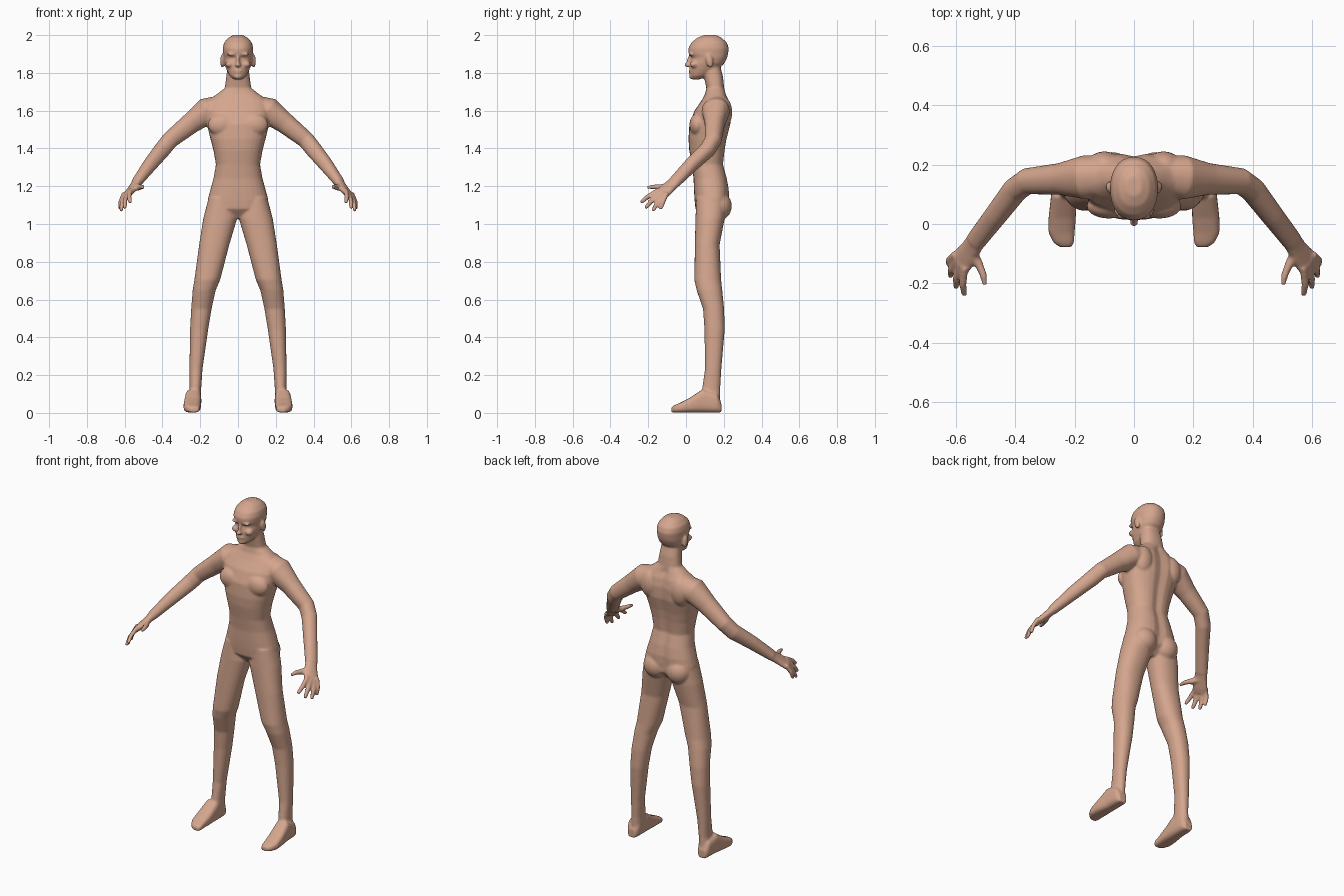
import bpy
import bmesh
from math import sin, cos, pi, exp, copysign
from mathutils import Vector, Matrix

default_cube = bpy.data.objects.get("Cube")
if default_cube:
    bpy.data.objects.remove(default_cube, do_unlink=True)

SIDES = 28
bm = bmesh.new()


def rounded(value, power):
    """Superellipse helper: a higher power gives a boxier section."""
    return copysign(abs(value) ** (2 / power), value)


def section(centre, u_axis, v_axis, power=2.2):
    """Closed ring of points around a centre."""
    angles = [2 * pi * i / SIDES for i in range(SIDES)]
    return [centre + u_axis * rounded(cos(a), power) + v_axis * rounded(sin(a), power)
            for a in angles]


def loft(rings, sides=(1,)):
    """Skin a list of rings and cap both ends; sides gives the mirrored copies."""
    for side in sides:
        loops = [[bm.verts.new((p.x * side, p.y, p.z)) for p in ring] for ring in rings]
        for low, high in zip(loops, loops[1:]):
            for i in range(SIDES):
                j = (i + 1) % SIDES
                bm.faces.new((low[i], low[j], high[j], high[i]))
        bm.faces.new(loops[0][::-1])
        bm.faces.new(loops[-1])


def level(z, x_min, x_max, y_front, y_back, power=2.2):
    """Horizontal section given by its extents."""
    centre = Vector(((x_min + x_max) / 2, (y_front + y_back) / 2, z))
    return section(centre, Vector(((x_max - x_min) / 2, 0, 0)),
                   Vector((0, (y_back - y_front) / 2, 0)), power)


def tube(stations, across):
    """Limb on both sides; each station is (position, half width, half thickness)."""
    points = [Vector(s[0]) for s in stations]
    rings = []
    for i, (point, station) in enumerate(zip(points, stations)):
        tangent = (points[min(i + 1, len(points) - 1)] - points[max(i - 1, 0)]).normalized()
        u_axis = (across - tangent * across.dot(tangent)).normalized()
        v_axis = tangent.cross(u_axis)
        rings.append(section(point, u_axis * station[1], v_axis * station[2]))
    loft(rings, BOTH)


def blob(centre, radii, sides=(1,), tilt=0.0):
    """Ellipsoid for small anatomical forms."""
    for side in sides:
        place = Matrix.Translation((centre[0] * side, centre[1], centre[2]))
        turn = Matrix.Rotation(tilt, 4, "X")
        bmesh.ops.create_uvsphere(bm, u_segments=20, v_segments=12, radius=1,
                                  matrix=place @ turn @ Matrix.Diagonal((*radii, 1)))


BOTH = (1, -1)

# Torso and neck: height, half width, front, back
torso = [
    (1.03, .05, .09, .17), (1.08, .16, .05, .22), (1.13, .16, .045, .23),
    (1.18, .147, .042, .23), (1.24, .13, .04, .22), (1.315, .117, .03, .2),
    (1.39, .13, .017, .208), (1.45, .146, .013, .218), (1.53, .165, .018, .238),
    (1.6, .175, .045, .24), (1.65, .165, .08, .23), (1.685, .115, .1, .215),
    (1.72, .07, .108, .202), (1.78, .062, .095, .196), (1.84, .055, .09, .18),
]
rings = [level(z, -w, w, front, back, 2.4) for z, w, front, back in torso]
for ring in rings[2:12]:
    for p in ring:
        if p.y > .15:
            p.y -= .012 * exp(-(p.x / .025) ** 2)  # spine groove
loft(rings)
blob((.075, .175, 1.095), (.075, .068, .075), BOTH)   # buttocks
blob((.085, .06, 1.525), (.075, .042, .06), BOTH)     # chest muscles
blob((.1, .195, 1.59), (.06, .05, .085), BOTH)        # shoulder blades

# Head: height, half width, front, back
head = [
    (1.765, .022, .035, .07), (1.785, .045, .022, .12), (1.82, .062, .021, .17),
    (1.85, .073, .022, .203), (1.88, .077, .03, .218), (1.9, .079, .014, .223),
    (1.93, .081, .012, .227), (1.96, .074, .028, .217), (1.985, .053, .058, .19),
    (2.0, .025, .095, .16),
]
loft([level(z, -w, w, front, back) for z, w, front, back in head])
blob((0, .013, 1.842), (.015, .023, .012))                    # nose tip
blob((0, .018, 1.865), (.009, .014, .032), tilt=-.2)          # nose bridge
blob((0, .024, 1.812), (.023, .01, .006))                     # upper lip
blob((0, .025, 1.8), (.019, .01, .006))                       # lower lip
blob((0, .03, 1.781), (.022, .014, .014))                     # chin
blob((.035, .026, 1.898), (.026, .012, .008), BOTH)           # brows
blob((.045, .045, 1.845), (.022, .025, .018), BOTH)           # cheekbones
blob((.083, .125, 1.863), (.012, .019, .037), BOTH, tilt=.2)  # ears

# Legs: height, inner, outer, front, back
leg = [
    (1.14, .02, .155, .055, .215), (1.03, .004, .184, .05, .205),
    (.89, .046, .206, .047, .178), (.705, .094, .231, .044, .186),
    (.65, .118, .24, .056, .192), (.55, .14, .248, .09, .202),
    (.44, .158, .254, .098, .205), (.23, .188, .257, .1, .187),
    (.125, .195, .256, .085, .181), (.04, .195, .265, .07, .182),
]
loft([level(*row) for row in leg], BOTH)

# Feet: depth, middle, half width, top of the instep
foot = [
    (.187, .236, .025, .05), (.165, .236, .038, .1), (.09, .237, .043, .125),
    (.02, .242, .046, .078), (-.03, .244, .044, .052), (-.062, .237, .035, .038),
    (-.078, .23, .02, .028),
]
loft([section(Vector((x, y, top / 2 + .002)), Vector((w, 0, 0)), Vector((0, 0, top / 2)), 3)
      for y, x, w, top in foot], BOTH)

# Arms, bent at the elbow towards the front
tube([
    ((.09, .165, 1.615), .065, .065), ((.165, .157, 1.598), .074, .07),
    ((.25, .152, 1.533), .053, .055), ((.36, .144, 1.445), .044, .045),
    ((.4, .115, 1.395), .042, .044), ((.465, .03, 1.315), .038, .038),
    ((.535, -.06, 1.222), .035, .027),
], Vector((0, 1, .3)))

# Hands
across_palm = Vector((.45, .85, -.2)).normalized()
tube([
    ((.525, -.045, 1.235), .033, .026), ((.55, -.085, 1.2), .037, .021),
    ((.575, -.12, 1.168), .044, .018), ((.592, -.142, 1.147), .04, .013),
], across_palm)
knuckle_and_tip = [
    ((.57, -.165, 1.167), (.572, -.242, 1.113)),
    ((.586, -.15, 1.152), (.6, -.217, 1.083)),
    ((.598, -.13, 1.145), (.62, -.177, 1.067)),
    ((.607, -.108, 1.147), (.626, -.137, 1.077)),
]
for knuckle, tip in knuckle_and_tip:
    start, end = Vector(knuckle), Vector(tip)
    bow = Vector((.006, 0, .004))
    tube([(start.lerp(end, -.25), .012, .012), (start.lerp(end, .5) + bow, .013, .012),
          (start.lerp(end, .9), .011, .01), (end, .007, .007)], across_palm)
tube([((.548, -.09, 1.197), .02, .018), ((.523, -.135, 1.194), .017, .015),
      ((.508, -.17, 1.197), .013, .012), ((.502, -.205, 1.194), .008, .008)], across_palm)

# One continuous skin
bmesh.ops.recalc_face_normals(bm, faces=bm.faces)
mesh = bpy.data.meshes.new("body")
bm.to_mesh(mesh)
bm.free()
body = bpy.data.objects.new("body", mesh)
bpy.context.collection.objects.link(body)

remesh = body.modifiers.new("fuse parts", "REMESH")
remesh.mode = "VOXEL"
remesh.voxel_size = .006
remesh.use_smooth_shade = True
relax = body.modifiers.new("relax skin", "SMOOTH")
relax.factor = .5
relax.iterations = 6

skin = bpy.data.materials.new("skin")
skin.use_nodes = True
skin.diffuse_color = (.66, .38, .27, 1)
skin.node_tree.nodes["Principled BSDF"].inputs["Base Color"].default_value = skin.diffuse_color
mesh.materials.append(skin)
